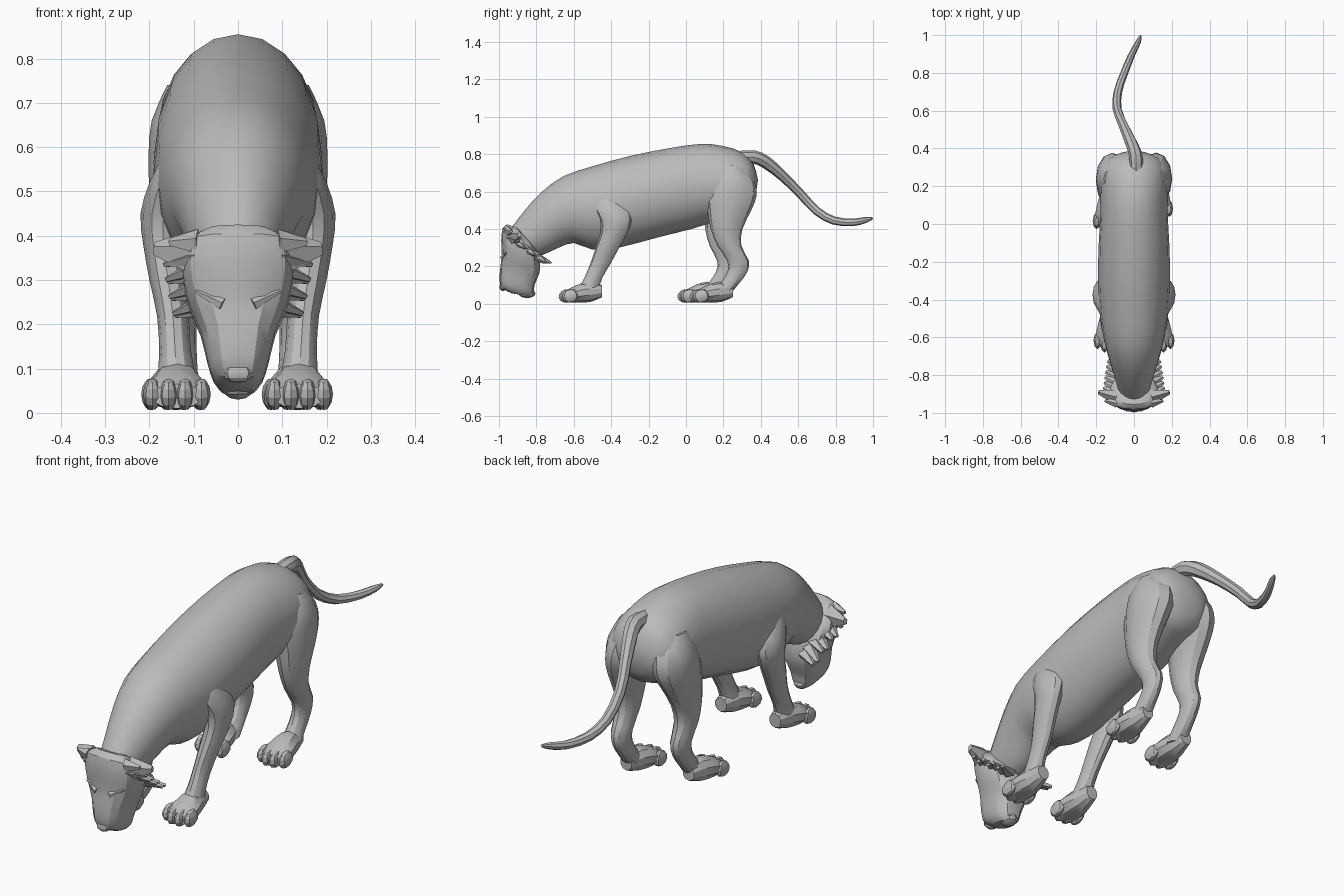
import bpy, bmesh, math
from mathutils import Vector, Matrix

if "Cube" in bpy.data.objects:
    bpy.data.objects.remove(bpy.data.objects["Cube"])

fur = bpy.data.materials.new("grey_fur")
fur.diffuse_color = (0.5, 0.5, 0.5, 1)
fur.use_nodes = True
fur.node_tree.nodes["Principled BSDF"].inputs["Base Color"].default_value = fur.diffuse_color


def finish(name, bm, angle=28):
    bmesh.ops.recalc_face_normals(bm, faces=bm.faces)
    mesh = bpy.data.meshes.new(name)
    bm.to_mesh(mesh)
    bm.free()
    mesh.materials.append(fur)
    ob = bpy.data.objects.new(name, mesh)
    bpy.context.collection.objects.link(ob)
    bpy.context.view_layer.objects.active = ob
    ob.select_set(True)
    bpy.ops.object.shade_smooth_by_angle(angle=math.radians(angle))
    ob.select_set(False)


def smooth_rows(rows, steps):
    # Catmull-Rom interpolation between section rows
    out = []
    for i in range(len(rows) - 1):
        p = [rows[max(0, min(len(rows) - 1, i + k))] for k in (-1, 0, 1, 2)]
        for s in range(steps):
            t = s / steps
            out.append([0.5 * (2 * b + (c - a) * t + (2 * a - 5 * b + 4 * c - d) * t * t
                               + (3 * b - a - 3 * c + d) * t ** 3)
                        for a, b, c, d in zip(*p)])
    return out + [list(rows[-1])]


def loft(name, rows, sides=14, power=1.0, steps=2):
    # each row: x centre, first edge (y, z), second edge (y, z), half width
    bm = bmesh.new()
    rings = []
    for x, ay, az, by, bz, w in smooth_rows(rows, steps):
        a, b = Vector((x, ay, az)), Vector((x, by, bz))
        mid, half = (a + b) / 2, (a - b) / 2
        ring = []
        for i in range(sides):
            c, s = math.cos(math.tau * i / sides), math.sin(math.tau * i / sides)
            c = math.copysign(abs(c) ** power, c)
            s = math.copysign(abs(s) ** power, s)
            ring.append(bm.verts.new(mid + half * c + Vector((w * s, 0, 0))))
        rings.append(ring)
    for r, q in zip(rings, rings[1:]):
        for i in range(sides):
            j = (i + 1) % sides
            bm.faces.new((r[i], r[j], q[j], q[i]))
    bm.faces.new(rings[0])
    bm.faces.new(rings[-1])
    finish(name, bm)


def blob(name, loc, size, tilt=0.0, seg=8):
    bm = bmesh.new()
    bmesh.ops.create_uvsphere(bm, u_segments=seg, v_segments=6, radius=1)
    bm.transform(Matrix.Translation(loc) @ Matrix.Rotation(tilt, 4, 'X') @ Matrix.Diagonal((*size, 1)))
    finish(name, bm)


def spike(name, base, tip, r1, r2):
    # flattened four-sided tuft from base to tip
    base, tip = Vector(base), Vector(tip)
    d = tip - base
    bm = bmesh.new()
    bmesh.ops.create_cone(bm, cap_ends=True, segments=5, radius1=1, radius2=0.3, depth=1)
    bm.transform(Matrix.Translation((base + tip) / 2) @ d.to_track_quat('Z', 'Y').to_matrix().to_4x4()
                 @ Matrix.Diagonal((r1, r2, d.length, 1)))
    finish(name, bm)


# Torso and neck
loft("body", [
    (0, -.93, .41, -.85, .25, .08), (0, -.87, .49, -.77, .26, .10),
    (0, -.78, .59, -.68, .30, .128), (0, -.66, .68, -.60, .325, .155),
    (0, -.50, .735, -.50, .29, .178), (0, -.30, .79, -.36, .30, .19),
    (0, -.10, .83, -.15, .355, .188), (0, .08, .855, .03, .40, .178),
    (0, .20, .843, .15, .44, .18), (0, .30, .81, .25, .48, .172),
    (0, .36, .75, .33, .51, .14), (0, .385, .66, .37, .57, .06)], sides=20)

# Head, hanging face down
loft("head", [
    (0, -.955, .425, -.89, .40, .07), (0, -.98, .405, -.85, .36, .115),
    (0, -.988, .34, -.80, .30, .128), (0, -.985, .26, -.78, .22, .112),
    (0, -.992, .20, -.785, .16, .086), (0, -.997, .13, -.81, .10, .070),
    (0, -.985, .085, -.815, .06, .056), (0, -.93, .055, -.83, .04, .036)],
    sides=14, power=0.75)
blob("nose", (0, -.978, .09), (.034, .02, .022))
blob("chin", (0, -.85, .055), (.035, .045, .025))

# Tail
tail = [(.01, .27, .78, .035), (.01, .36, .785, .036), (-.015, .43, .755, .034), (-.055, .52, .68, .027),
        (-.09, .61, .59, .024), (-.085, .70, .495, .023), (-.055, .79, .445, .022),
        (-.015, .89, .435, .02), (.02, .96, .448, .016), (.035, .998, .458, .006)]
tail_rows = []
for i, (x, y, z, r) in enumerate(tail):
    p, q = tail[max(0, i - 1)], tail[min(len(tail) - 1, i + 1)]
    d = Vector((q[1] - p[1], q[2] - p[2])).normalized()
    tail_rows.append((x, y - d.y * r, z + d.x * r, y + d.y * r, z - d.x * r, r))
loft("tail", tail_rows, sides=8)


def paw(name, x, dy):
    loft(name, [(x, -.45 + dy, .10, -.45 + dy, .035, .03), (x, -.52 + dy, .118, -.51 + dy, .01, .05),
                (x, -.59 + dy, .098, -.59 + dy, .006, .068), (x, -.65 + dy, .065, -.65 + dy, .01, .06)],
         sides=10)
    for k in range(4):
        o = (k - 1.5) * .037
        blob(f"{name}_toe", (x + o, -.645 + dy + abs(o) * .5, .042),
             (.021, .046, .036), tilt=.2)


# sections: height, y centre, y radius, x centre, x radius
fore = [(.58, -.43, .05, .13, .04), (.52, -.405, .09, .15, .05), (.45, -.375, .085, .168, .052),
        (.38, -.385, .072, .168, .046), (.30, -.42, .063, .158, .042), (.22, -.455, .055, .147, .036),
        (.14, -.495, .048, .142, .036), (.07, -.525, .055, .137, .045)]
hind = [(.74, .24, .07, .09, .07), (.66, .245, .12, .105, .09), (.58, .243, .135, .118, .084),
        (.50, .232, .117, .13, .07), (.40, .217, .085, .135, .056), (.31, .232, .064, .135, .047),
        (.23, .278, .058, .132, .040), (.17, .275, .053, .13, .036), (.11, .235, .05, .13, .038),
        (.05, .19, .045, .13, .042)]

for side, s in (("right", 1), ("left", -1)):
    loft(f"{side}_front_leg", [(s * x, y - r, z, y + r, z, w) for z, y, r, x, w in fore], sides=12)
    paw(f"{side}_front_paw", s * .138, 0)
    # the left hind leg is set further forward
    step = 0 if s > 0 else -.065
    rows = []
    for z, y, r, x, w in hind:
        y += step * max(0, min(1, (.6 - z) / .45))
        rows.append((s * x, y - r, z, y + r, z, w))
    loft(f"{side}_hind_leg", rows, sides=12)
    paw(f"{side}_hind_paw", s * (.13 if s > 0 else .142), .70 + step)

    # Ears, brows and the cheek ruff
    spike(f"{side}_ear", (s * .10, -.915, .36), (s * .188, -.89, .37), .04, .055)
    spike(f"{side}_ear_fold", (s * .09, -.95, .385), (s * .155, -.935, .385), .025, .03)
    spike(f"{side}_brow", (s * .035, -.982, .245), (s * .095, -.962, .275), .012, .014)
    for k in range(7):
        t = k / 6
        y, z = -.93 + .17 * t, .335 - .115 * t
        spike(f"{side}_ruff", (s * (.085 - .02 * t), y - .01, z + .015),
              (s * (.165 - .025 * t), y + .035, z - .015 * (k % 2)), .032, .022)
